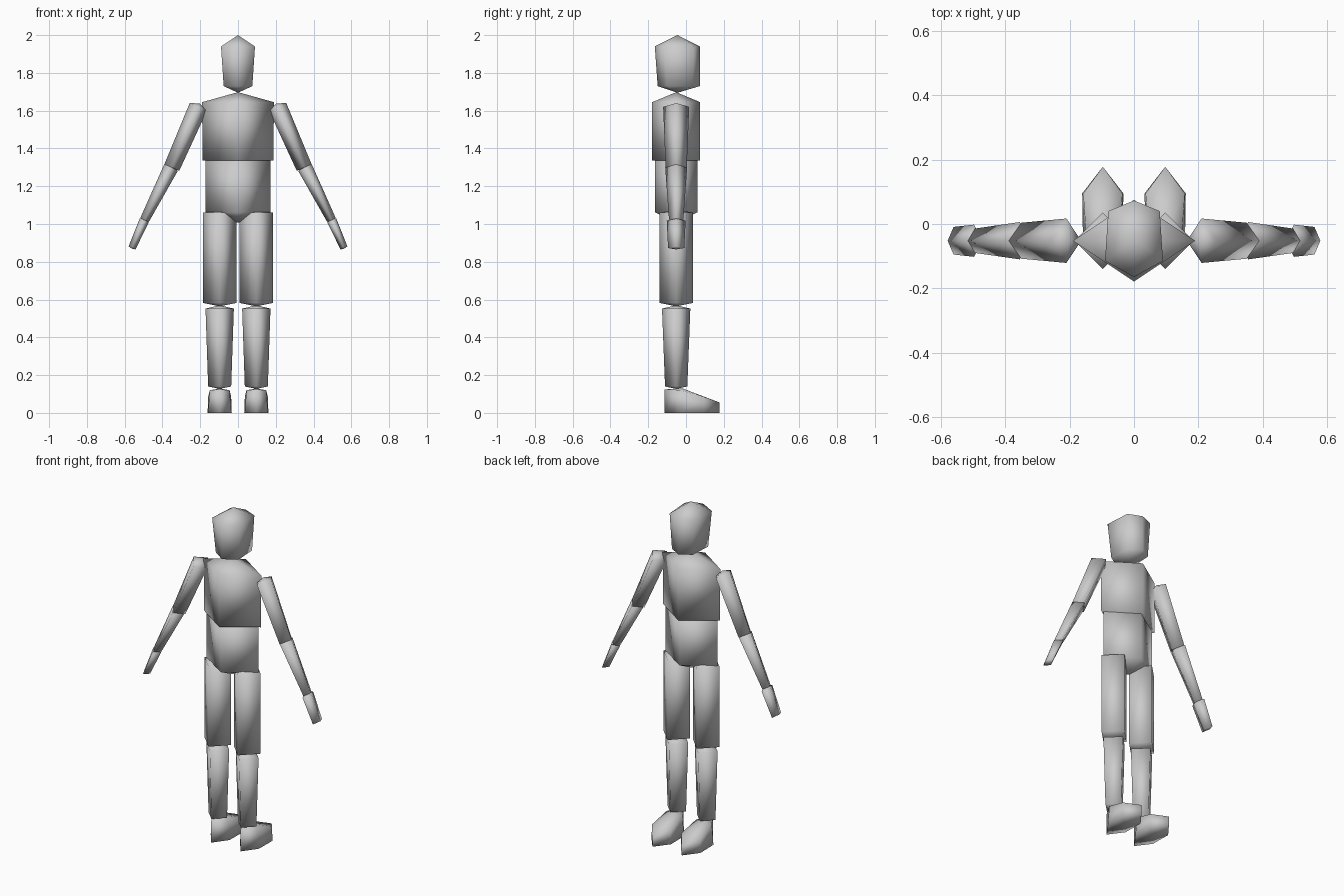
import bpy
from mathutils import Vector

if "Cube" in bpy.data.objects:
    bpy.data.objects.remove(bpy.data.objects["Cube"])

grey = bpy.data.materials.new("light_grey")
grey.diffuse_color = (0.6, 0.6, 0.6, 1)
grey.use_nodes = True
grey.node_tree.nodes["Principled BSDF"].inputs["Base Color"].default_value = grey.diffuse_color

DIAMOND = [(1, 0), (0, 1), (-1, 0), (0, -1)]


def solid(name, rings, tips):
    """Smooth solid through point rings (bottom to top), closed by two pointed ends."""
    n = len(rings[0])
    verts = [p for r in rings for p in r] + list(tips)
    low, high = len(verts) - 2, len(verts) - 1
    faces = []
    for i in range(n):
        j = (i + 1) % n
        for k in range(len(rings) - 1):
            faces.append((k * n + i, k * n + j, (k + 1) * n + j, (k + 1) * n + i))
        top = (len(rings) - 1) * n
        faces.append((low, j, i))
        faces.append((high, top + i, top + j))
    mesh = bpy.data.meshes.new(name)
    mesh.from_pydata([tuple(v) for v in verts], [], faces)
    mesh.materials.append(grey)
    mesh.shade_smooth()
    obj = bpy.data.objects.new(name, mesh)
    bpy.context.collection.objects.link(obj)
    return obj


def segment(name, low, high, low_size, high_size, low_tip, high_tip):
    """Diamond section bar between two (x, y, z) points; sizes are half width and half depth."""
    low, high = Vector(low), Vector(high)
    axis = (high - low).normalized()
    depth = Vector((0, 1, 0))
    side = depth.cross(axis)
    rings = [[c + side * (u * w) + depth * (v * d) for u, v in DIAMOND]
             for c, (w, d) in ((low, low_size), (high, high_size))]
    return solid(name, rings, (low - axis * low_tip, high + axis * high_tip))


# Trunk
Y = -0.052
segment("chest", (0, Y, 1.337), (0, Y, 1.645), (0.188, 0.127), (0.19, 0.127), 0.0, 0.053)
segment("abdomen", (0, Y, 1.062), (0, Y, 1.34), (0.172, 0.112), (0.172, 0.112), 0.055, 0.0)

# Head: six-sided, wider at the top
head_low = [(0, 0.073), (-0.068, 0.035), (-0.076, -0.10), (0, -0.15), (0.076, -0.10), (0.068, 0.035)]
head_high = [(0, 0.073), (-0.08, 0.04), (-0.09, -0.115), (0, -0.165), (0.09, -0.115), (0.08, 0.04)]
solid("head",
      [[(x, y, 1.73) for x, y in reversed(head_low)],
       [(x, y, 1.94) for x, y in reversed(head_high)]],
      [(0, -0.045, 1.695), (0, -0.045, 2.0)])

for s, label in ((-1, "left"), (1, "right")):
    # Arm
    segment(label + "_upper_arm", (s * 0.35, Y, 1.30), (s * 0.21, Y, 1.62),
            (0.043, 0.056), (0.05, 0.069), 0.008, 0.02)
    segment(label + "_forearm", (s * 0.494, Y, 1.023), (s * 0.355, Y, 1.298),
            (0.025, 0.038), (0.04, 0.058), 0.01, 0.015)
    segment(label + "_hand", (s * 0.561, Y, 0.873), (s * 0.497, Y, 1.018),
            (0.02, 0.043), (0.026, 0.05), 0.003, 0.012)
    # Leg
    X = s * 0.097
    segment(label + "_thigh", (X, Y, 0.582), (X, Y, 1.06),
            (0.088, 0.088), (0.088, 0.088), 0.018, 0.015)
    segment(label + "_shin", (X, Y, 0.14), (X, Y, 0.552),
            (0.061, 0.059), (0.075, 0.075), 0.013, 0.018)
    # Foot: pointed toe, flat sole, sloping instep
    sole = [(0, -0.115), (0.062, -0.03), (0.064, 0.095), (0, 0.178),
            (-0.064, 0.095), (-0.062, -0.03)]
    heights = [0.124, 0.12, 0.085, 0.055, 0.085, 0.12]
    widths = [1, 0.84, 0.95, 1, 0.95, 0.84]
    solid(label + "_foot",
          [[(X + x, y, 0) for x, y in sole],
           [(X + x * w, y, z) for (x, y), z, w in zip(sole, heights, widths)]],
          [(X, 0.03, 0), (X, -0.02, 0.13)])
